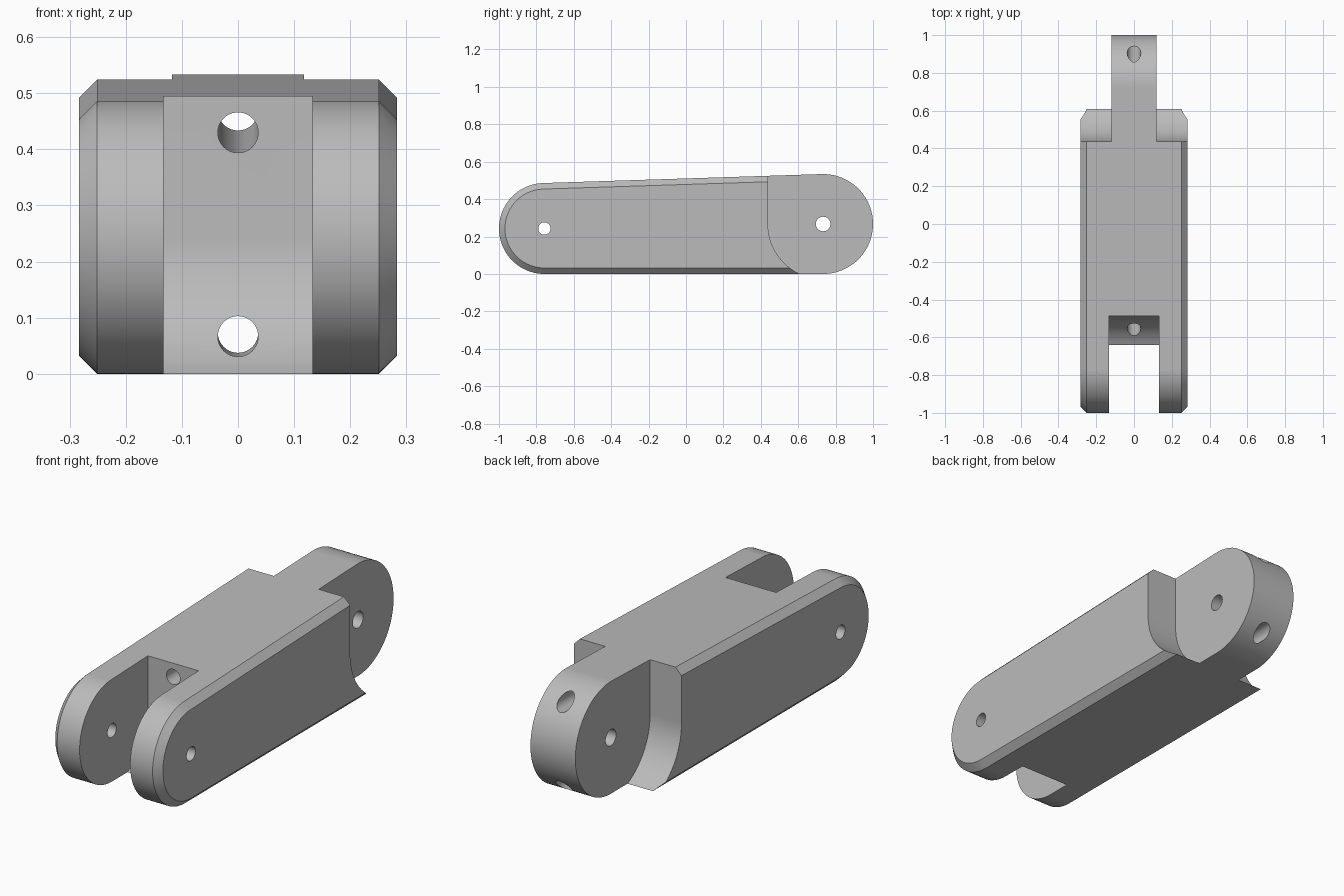
import bpy
import bmesh
import math
from mathutils import Vector

if "Cube" in bpy.data.objects:
    bpy.data.objects.remove(bpy.data.objects["Cube"])

# Pivot centres (y, z) and radii of the two rounded ends
FRONT, FRONT_R = (-0.757, 0.243), 0.243
REAR, REAR_R = (0.733, 0.267), 0.267
HALF_W, CHAMFER = 0.283, 0.032
SLOT_HALF, TONGUE_HALF = 0.133, 0.118
TILT = 2 * math.degrees(math.atan2(REAR[1] - FRONT[1], REAR[0] - FRONT[0]))

grey = bpy.data.materials.new("light grey")
grey.use_nodes = True
colour = (0.5, 0.5, 0.5, 1)
grey.diffuse_color = colour
grey.node_tree.nodes["Principled BSDF"].inputs["Base Color"].default_value = colour


def arc(centre, radius, start, end, steps):
    angles = [math.radians(start + (end - start) * i / steps) for i in range(steps + 1)]
    return [(centre[0] + radius * math.cos(a), centre[1] + radius * math.sin(a)) for a in angles]


def outline(inset):
    """Two rounded ends joined by tangent lines."""
    return (arc(REAR, REAR_R - inset, -90, 90 + TILT, 40)
            + arc(FRONT, FRONT_R - inset, 90 + TILT, 270, 40))


def loft(name, sections):
    """Skin matching yz outlines, given as (x, points), and cap both ends."""
    bm = bmesh.new()
    rings = [[bm.verts.new((x, y, z)) for y, z in pts] for x, pts in sections]
    for a, b in zip(rings, rings[1:]):
        for i in range(len(a)):
            j = (i + 1) % len(a)
            bm.faces.new((a[i], a[j], b[j], b[i]))
    bm.faces.new(rings[0][::-1])
    bm.faces.new(rings[-1])
    bmesh.ops.recalc_face_normals(bm, faces=bm.faces)
    mesh = bpy.data.meshes.new(name)
    bm.to_mesh(mesh)
    bm.free()
    mesh.materials.append(grey)
    obj = bpy.data.objects.new(name, mesh)
    bpy.context.collection.objects.link(obj)
    return obj


def drill(name, start, end, radius):
    """Round cutter running between two points."""
    a, b = Vector(start), Vector(end)
    bpy.ops.mesh.primitive_cylinder_add(vertices=40, radius=radius,
                                        depth=(b - a).length, location=(a + b) / 2)
    obj = bpy.context.object
    obj.name = name
    obj.rotation_euler = (b - a).to_track_quat("Z", "Y").to_euler()
    obj.data.materials.append(grey)
    return obj


# Chamfered body
body = loft("link_body", [(-HALF_W, outline(CHAMFER)), (-HALF_W + CHAMFER, outline(0)),
                          (HALF_W - CHAMFER, outline(0)), (HALF_W, outline(CHAMFER))])

# Fork slot at the front, with a rounded lower wall
slot = arc(FRONT, 0.27, -90, 0, 24) + [(FRONT[0] + 0.27, 0.8), (-1.3, 0.8), (-1.3, -0.027)]
cutters = [loft("fork_slot_cutter", [(-SLOT_HALF, slot), (SLOT_HALF, slot)])]

# Shoulder cuts either side of the rear tongue
shoulder = arc(REAR, 0.295, 180, 270, 24) + [(1.3, -0.028), (1.3, 0.8), (REAR[0] - 0.295, 0.8)]
for side, label in ((1, "left"), (-1, "right")):
    cutters.append(loft(label + "_shoulder_cutter",
                        [(side * TONGUE_HALF, shoulder), (side * 0.5, shoulder)]))

# Hinge pin holes and lengthwise cord holes
cutters += [
    drill("front_pin_cutter", (-0.5, *FRONT), (0.5, *FRONT), 0.033),
    drill("rear_pin_cutter", (-0.5, *REAR), (0.5, *REAR), 0.039),
    drill("upper_cord_cutter", (0, -0.7, 0.424), (0, 1.2, 0.477), 0.036),
    drill("lower_cord_cutter", (0, -0.7, 0.066), (0, 1.2, 0.075), 0.036),
]

bpy.ops.object.select_all(action="DESELECT")
bpy.context.view_layer.objects.active = body
body.select_set(True)
for cutter in cutters:
    cutter.hide_render = True
    cut = body.modifiers.new(cutter.name, "BOOLEAN")
    cut.operation = "DIFFERENCE"
    cut.solver = "EXACT"
    cut.object = cutter
    bpy.ops.object.modifier_apply(modifier=cut.name)
for cutter in cutters:
    bpy.data.objects.remove(cutter)

# Smooth curves, crisp edges, flat cheeks
bpy.ops.object.shade_smooth_by_angle(angle=math.radians(25))
weighted = body.modifiers.new("flat_faces", "WEIGHTED_NORMAL")
weighted.keep_sharp = True
